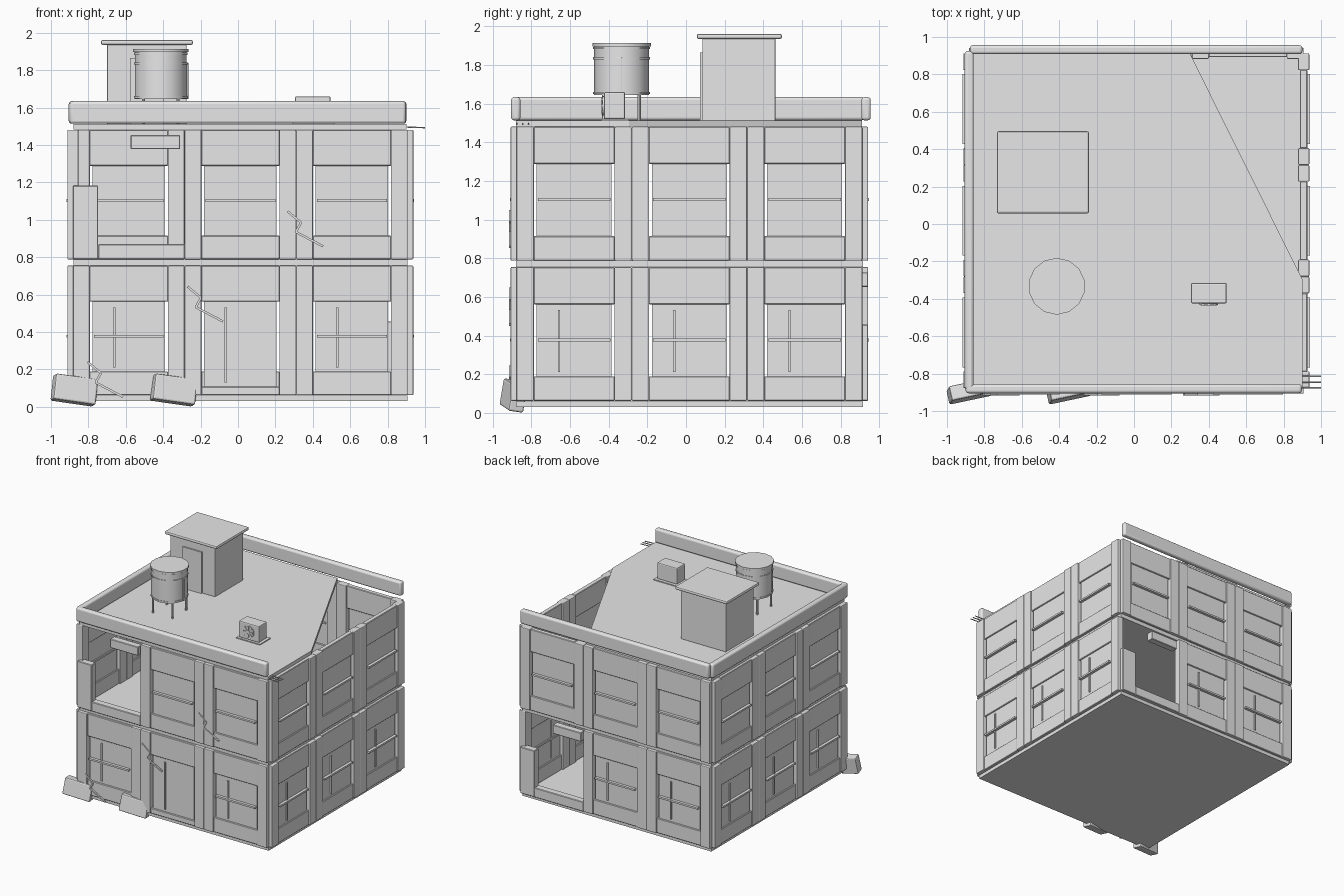
import bpy, bmesh, math
from mathutils import Matrix, Vector

if "Cube" in bpy.data.objects:
    bpy.data.objects.remove(bpy.data.objects["Cube"])

CX, CY = 0.0125, 0.0175      # building centre
MOD, WALL = 0.5965, 0.895    # bay width, centre to wall middle
grey = bpy.data.materials.new("concrete_grey")
grey.diffuse_color = (0.8, 0.8, 0.8, 1)
grey.use_nodes = True
grey.node_tree.nodes["Principled BSDF"].inputs["Base Color"].default_value = grey.diffuse_color


def box(bm, lo, hi, m=Matrix()):
    lo, hi = Vector(lo), Vector(hi)
    s = hi - lo
    bmesh.ops.create_cube(bm, size=1, matrix=m @ Matrix.Translation((lo + hi) / 2)
                          @ Matrix.Diagonal((s.x, s.y, s.z, 1)))


def cyl(bm, c, r, h, n=14, m=Matrix()):
    bmesh.ops.create_cone(bm, cap_ends=True, segments=n, radius1=r, radius2=r,
                          depth=h, matrix=Matrix.Translation(c) @ m)


def finish(name, bm, bevel=0, seg=2, smooth=False):
    me = bpy.data.meshes.new(name)
    bm.to_mesh(me)
    bm.free()
    me.materials.append(grey)
    ob = bpy.data.objects.new(name, me)
    bpy.context.collection.objects.link(ob)
    if bevel:
        b = ob.modifiers.new("bevel", 'BEVEL')
        b.width, b.segments = bevel, seg
    if smooth:
        bpy.ops.object.select_all(action='DESELECT')
        ob.select_set(True)
        bpy.context.view_layer.objects.active = ob
        bpy.ops.object.shade_smooth_by_angle(angle=math.radians(35))
    return ob


def slab(name, pts, z0, z1):
    bm = bmesh.new()
    f = bm.faces.new([bm.verts.new((x, y, z0)) for x, y in pts])
    top = bmesh.ops.extrude_face_region(bm, geom=[f])
    bmesh.ops.translate(bm, vec=(0, 0, z1 - z0),
                        verts=[v for v in top['geom'] if isinstance(v, bmesh.types.BMVert)])
    bmesh.ops.recalc_face_normals(bm, faces=bm.faces)
    return finish(name, bm)


# floor slabs, and a roof with its back right corner broken off
full = [(-0.88, -0.88), (0.905, -0.88), (0.905, 0.915), (-0.88, 0.915)]
slab("ground_slab", full, 0.03, 0.06)
slab("middle_floor", full, 0.755, 0.788)
slab("roof_slab", [(-0.88, -0.88), (0.9, -0.88), (0.9, -0.295), (0.3, 0.91), (-0.88, 0.91)],
     1.482, 1.512)

# walls: four sides, two floors, three bays each
piers, panels, windows, bars, ruins, beams = [bmesh.new() for _ in range(6)]
H = 0.693
for side in range(4):
    rot = Matrix.Translation((CX, CY, 0)) @ Matrix.Rotation(side * math.pi / 2, 4, 'Z')
    for floor, z0 in enumerate((0.062, 0.788)):
        for bay in (-1, 0, 1):
            m = rot @ Matrix.Translation((bay * MOD, -WALL, z0))
            e = MOD / 2
            if bay == -1 and (side, floor) in ((0, 1), (2, 0)):
                # collapsed bay: corner stub, low wall and hanging beam
                box(ruins, (-e, -0.03, 0), (-e + 0.135, 0.03, 0.395), m)
                box(ruins, (-e + 0.135, -0.03, 0), (e, 0.03, 0.082), m)
                box(beams, (0.01, -0.03, 0.59), (0.275, 0.03, 0.665), m)
                continue
            door = (side, floor, bay) == (0, 0, 0)
            zs = 0.046 if door else 0.127
            for s in (-1, 1):
                a, b = sorted((s * e, s * 0.2085))
                box(piers, (a, -0.03, 0), (b, 0.03, H), m)
            box(panels, (-0.21, -0.02, 0), (0.21, 0.02, zs), m)
            box(panels, (-0.21, -0.02, 0.5), (0.21, 0.02, H), m)
            box(windows, (-0.194, -0.01, zs - 0.002), (0.194, 0.01, 0.502), m)
            if not door:
                box(bars, (-0.187, -0.034, 0.308), (0.187, 0.02, 0.323), m)
            if floor == 0:
                box(bars, (-0.084, -0.02, zs + 0.022), (-0.072, 0.015, 0.47), m)
finish("wall_piers", piers, 0.006)
finish("wall_panels", panels, 0.004, 1)
finish("window_and_door_panes", windows)
finish("window_bars", bars)
finish("broken_wall_stubs", ruins, 0.004, 1)
finish("hanging_beams", beams, 0.004, 1)

# parapets on three sides
bm = bmesh.new()
box(bm, (-0.9, -0.905, 1.514), (0.897, -0.857, 1.634))
box(bm, (-0.877, 0.908, 1.514), (0.9, 0.956, 1.634))
box(bm, (-0.905, -0.885, 1.514), (-0.857, 0.925, 1.634))
finish("parapets", bm, 0.015, 3, True)

# stair house on the roof
bm = bmesh.new()
box(bm, (-0.7, 0.085, 1.51), (-0.275, 0.463, 1.937))
finish("stair_house", bm, 0.005)
bm = bmesh.new()
box(bm, (-0.733, 0.056, 1.935), (-0.241, 0.496, 1.962))
finish("stair_house_roof", bm, 0.01)
bm = bmesh.new()
box(bm, (-0.577, 0.073, 1.512), (-0.397, 0.09, 1.865))
finish("stair_house_door", bm)

# water tank
tx, ty = -0.413, -0.333
bm = bmesh.new()
cyl(bm, (tx, ty, 1.772), 0.142, 0.255)
cyl(bm, (tx, ty, 1.905), 0.152, 0.016)
for z in (1.655, 1.835, 1.888):
    cyl(bm, (tx, ty, z), 0.147, 0.012)
finish("water_tank", bm, 0, 1, True)
bm = bmesh.new()
for sx in (-1, 1):
    for sy in (-1, 1):
        cyl(bm, (tx + sx * 0.092, ty + sy * 0.092, 1.58), 0.009, 0.15, 8)
finish("tank_legs", bm, 0, 1, True)
bm = bmesh.new()
box(bm, (tx + 0.13, ty - 0.022, 1.645), (tx + 0.148, ty + 0.002, 1.84))
finish("tank_pipe", bm, 0.004)

# cooling unit with fan
bm = bmesh.new()
box(bm, (0.29, -0.44, 1.51), (0.515, -0.295, 1.52))
finish("cooler_base", bm)
bm = bmesh.new()
box(bm, (0.305, -0.425, 1.52), (0.495, -0.315, 1.66))
finish("cooler_box", bm, 0.008)
bm = bmesh.new()
flat = Matrix.Rotation(math.pi / 2, 4, 'X')
cyl(bm, (0.4, -0.428, 1.59), 0.05, 0.008, 16, flat)
for k in range(4):
    m = Matrix.Translation((0.4, -0.434, 1.59)) @ Matrix.Rotation(k * math.pi / 4, 4, 'Y')
    box(bm, (-0.045, -0.003, -0.005), (0.045, 0.003, 0.005), m)
finish("cooler_fan", bm)

# rubble blocks at the foot of the front wall
for n, x in enumerate((-0.875, -0.343)):
    bm = bmesh.new()
    m = (Matrix.Translation((x, -0.893, 0.09)) @ Matrix.Rotation(math.radians(12), 4, 'Z')
         @ Matrix.Rotation(math.radians(8), 4, 'Y') @ Matrix.Rotation(math.radians(-8), 4, 'X'))
    box(bm, (-0.117, -0.04, -0.07), (0.117, 0.04, 0.07), m)
    finish("rubble_block_%d" % (n + 1), bm, 0.01)

# zigzag cracks on the front
bm = bmesh.new()
zig = [(0, 0), (0.072, -0.06), (0.044, -0.11), (0.19, -0.187)]
for ox, oz in ((0.265, 1.045), (-0.27, 0.643), (-0.805, 0.24)):
    for (x0, z0), (x1, z1) in zip(zig, zig[1:]):
        d = math.hypot(x1 - x0, z1 - z0)
        m = (Matrix.Translation((ox + (x0 + x1) / 2, -0.91, oz + (z0 + z1) / 2))
             @ Matrix.Rotation(-math.atan2(z1 - z0, x1 - x0), 4, 'Y'))
        box(bm, (-d / 2, -0.006, -0.006), (d / 2, 0.006, 0.006), m)
finish("wall_cracks", bm)

# bare steel rods at the front right corner
bm = bmesh.new()
tilt = Matrix.Rotation(math.radians(92), 4, 'Y')
for y in (-0.875, -0.845, -0.815):
    cyl(bm, (0.925, y, 1.495), 0.004, 0.15, 6, tilt)
finish("steel_rods", bm)
